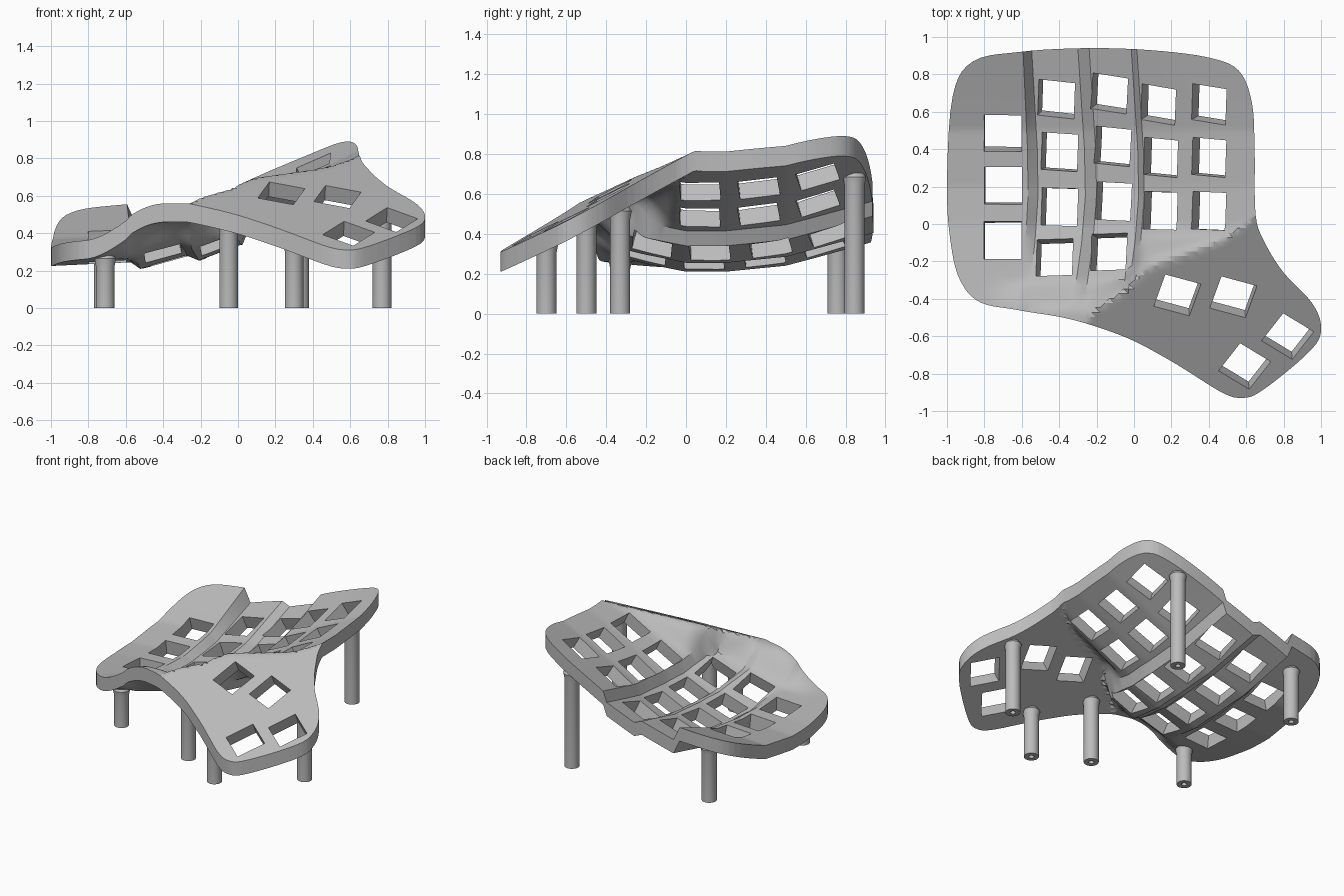
import bpy, bmesh, math
from mathutils import Vector, Matrix

if "Cube" in bpy.data.objects:
    bpy.data.objects.remove(bpy.data.objects["Cube"], do_unlink=True)

THICK = 0.1
grey = bpy.data.materials.new("plain grey")
grey.use_nodes = True
grey.diffuse_color = (0.5, 0.5, 0.5, 1)
grey.node_tree.nodes["Principled BSDF"].inputs["Base Color"].default_value = (0.5, 0.5, 0.5, 1)


def lerp_table(table, t):
    """Piecewise linear lookup."""
    if t <= table[0][0]:
        return table[0][1]
    for (a, u), (b, v) in zip(table, table[1:]):
        if t <= b:
            return u + (v - u) * (t - a) / (b - a)
    return table[-1][1]


def smooth(a, b, t):
    t = min(1, max(0, (t - a) / (b - a)))
    return t * t * (3 - 2 * t)


# Column steps across x, bowl along y, sideways bend, and the border to the thumb plane
STEPS = [(-1, .325), (-.58, .345), (-.53, .31), (-.28, .38), (-.22, .355),
         (.005, .44), (.035, .515), (.65, .815)]
BOWL = [(-.45, .1), (-.2, .04), (0, 0), (.2, 0), (.5, .03), (.65, .07), (.94, .15)]
BEND = [(-.35, -.035), (-.1, 0), (.15, .02), (.4, .015), (.94, -.02)]
COLUMN_END = [(-.05, -.29), (.06, -.06), (.5, -.04), (.65, .08)]
THUMB_START = [(-.2, -.48), (.1, -.25), (.5, -.1), (.65, .01)]


def bend(x, y):
    return lerp_table(BEND, y) * smooth(-.8, -.45, x) * (1 - smooth(.05, .45, x))


def height(x, y):
    u = x - bend(x, y)
    outer = 1 - smooth(-.58, -.53, u)
    bowl = lerp_table(BOWL, y) * (1 + outer * (.45 if y > 0 else -.7))
    column = lerp_table(STEPS, u) + bowl
    thumb = min(.823 - .046 * x + .522 * y, .56 + .6 * max(0, x + .25))
    blend = 1 - smooth(lerp_table(THUMB_START, x), lerp_table(COLUMN_END, x), y)
    blend *= smooth(-.82, -.38, x)
    return column + (thumb - column) * blend


def new_object(name, bm):
    bmesh.ops.recalc_face_normals(bm, faces=bm.faces)
    mesh = bpy.data.meshes.new(name)
    bm.to_mesh(mesh)
    bm.free()
    mesh.materials.append(grey)
    obj = bpy.data.objects.new(name, mesh)
    bpy.context.collection.objects.link(obj)
    return obj


def smooth_by_angle(obj, degrees):
    bpy.ops.object.select_all(action="DESELECT")
    obj.select_set(True)
    bpy.context.view_layer.objects.active = obj
    bpy.ops.object.shade_smooth_by_angle(angle=math.radians(degrees))


def closed_spline(points, steps):
    """Smooth closed curve through the points."""
    out, n = [], len(points)
    for i in range(n):
        a, b, c, d = (Vector(points[(i + k) % n]) for k in (-1, 0, 1, 2))
        for s in range(steps):
            t = s / steps
            out.append(.5 * (2 * b + (c - a) * t + (2 * a - 5 * b + 4 * c - d) * t ** 2
                             + (3 * b - a - 3 * c + d) * t ** 3))
    return out


# Plate: outline sliced into a grid, thickened, then draped over the height
OUTLINE = [(-1, .2), (-.97, .68), (-.86, .87), (-.6, .92), (-.25, .94), (.1, .93),
           (.4, .89), (.56, .82), (.63, .65), (.645, .4), (.65, .05), (.7, -.1),
           (.8, -.26), (.95, -.42), (1, -.55), (.95, -.67), (.7, -.88), (.58, -.93),
           (.45, -.89), (.2, -.72), (0, -.61), (-.3, -.51), (-.6, -.46), (-.82, -.42),
           (-.93, -.3), (-.98, -.1)]
bm = bmesh.new()
bm.faces.new([bm.verts.new((p.x, p.y, 0)) for p in closed_spline(OUTLINE, 5)])
grid = [i * .025 + .003 for i in range(-40, 40)]
cuts_x = [x for x in grid if all(abs(x - s[0]) > .01 for s in STEPS)]
cuts_x += [s[0] for s in STEPS[1:-1]]
cuts = [((x, 0, 0), (1, 0, 0)) for x in cuts_x] + [((0, y, 0), (0, 1, 0)) for y in grid]
for co, no in cuts:
    bmesh.ops.bisect_plane(bm, geom=bm.verts[:] + bm.edges[:] + bm.faces[:],
                           plane_co=co, plane_no=no, dist=1e-5)
result = bmesh.ops.extrude_face_region(bm, geom=bm.faces[:])
lower = {v for v in result["geom"] if isinstance(v, bmesh.types.BMVert)}
for v in bm.verts:
    v.co.x += bend(v.co.x, v.co.y)
    v.co.z = height(v.co.x, v.co.y) - (THICK if v in lower else 0)
bmesh.ops.triangulate(bm, faces=bm.faces[:])
plate = new_object("key_plate", bm)

# Key openings: square cutters set square to the surface (x, y, turn)
COLUMNS = [(-.70, (.50, .21, -.09), 0), (-.40, (.68, .39, .09, -.19), -2),
           (-.11, (.71, .42, .12, -.16), -3), (.15, (.65, .36, .07), -2),
           (.42, (.65, .36, .07), -2)]
keys = [(x + bend(x, y), y, turn) for x, ys, turn in COLUMNS for y in ys]
keys += [(.23, -.36, -20), (.53, -.37, -20), (.82, -.58, -38), (.59, -.74, -38)]
bm = bmesh.new()
D = .06
for x, y, turn in keys:
    dx = (height(x + D, y) - height(x - D, y)) / (2 * D)
    dy = (height(x, y + D) - height(x, y - D)) / (2 * D)
    normal = Vector((-dx, -dy, 1)).normalized()
    a = math.radians(turn)
    side = Vector((math.cos(a), math.sin(a), 0))
    side = (side - normal * side.dot(normal)).normalized()
    frame = Matrix((side, normal.cross(side), normal)).transposed().to_4x4()
    place = Matrix.Translation((x, y, height(x, y) - THICK / 2))
    bmesh.ops.create_cube(bm, matrix=place @ frame @ Matrix.Diagonal((.2, .2, .26, 1)))
cutter = new_object("key_cutter", bm)
cutter.hide_render = True
mod = plate.modifiers.new("openings", "BOOLEAN")
mod.operation, mod.solver, mod.object = "DIFFERENCE", "EXACT", cutter
bpy.context.view_layer.objects.active = plate
plate.select_set(True)
bpy.ops.object.modifier_apply(modifier=mod.name)
bpy.data.objects.remove(cutter, do_unlink=True)
smooth_by_angle(plate, 25)


# Legs: turned posts with a screw hole below and a slightly flared top
def leg(name, x, y):
    top = height(x, y) - THICK
    profile = [(0, .08), (.018, .08), (.018, 0), (.05, 0), (.05, top - .04),
               (.058, top), (.045, top + .02), (0, top + .03)]
    bm = bmesh.new()
    verts = [bm.verts.new((r, 0, z)) for r, z in profile]
    edges = [bm.edges.new(pair) for pair in zip(verts, verts[1:])]
    bmesh.ops.spin(bm, geom=verts + edges, cent=(0, 0, 0), axis=(0, 0, 1),
                   angle=math.tau, steps=32, use_merge=True)
    bmesh.ops.remove_doubles(bm, verts=bm.verts[:], dist=1e-5)
    bmesh.ops.translate(bm, verts=bm.verts[:], vec=(x, y, 0))
    smooth_by_angle(new_object(name, bm), 30)


leg("back_right_leg", -.72, .76)
leg("front_right_leg", -.71, -.33)
leg("front_middle_leg", -.05, -.5)
leg("thumb_front_leg", .3, -.7)
leg("thumb_side_leg", .77, -.33)
leg("back_left_leg", .33, .845)
